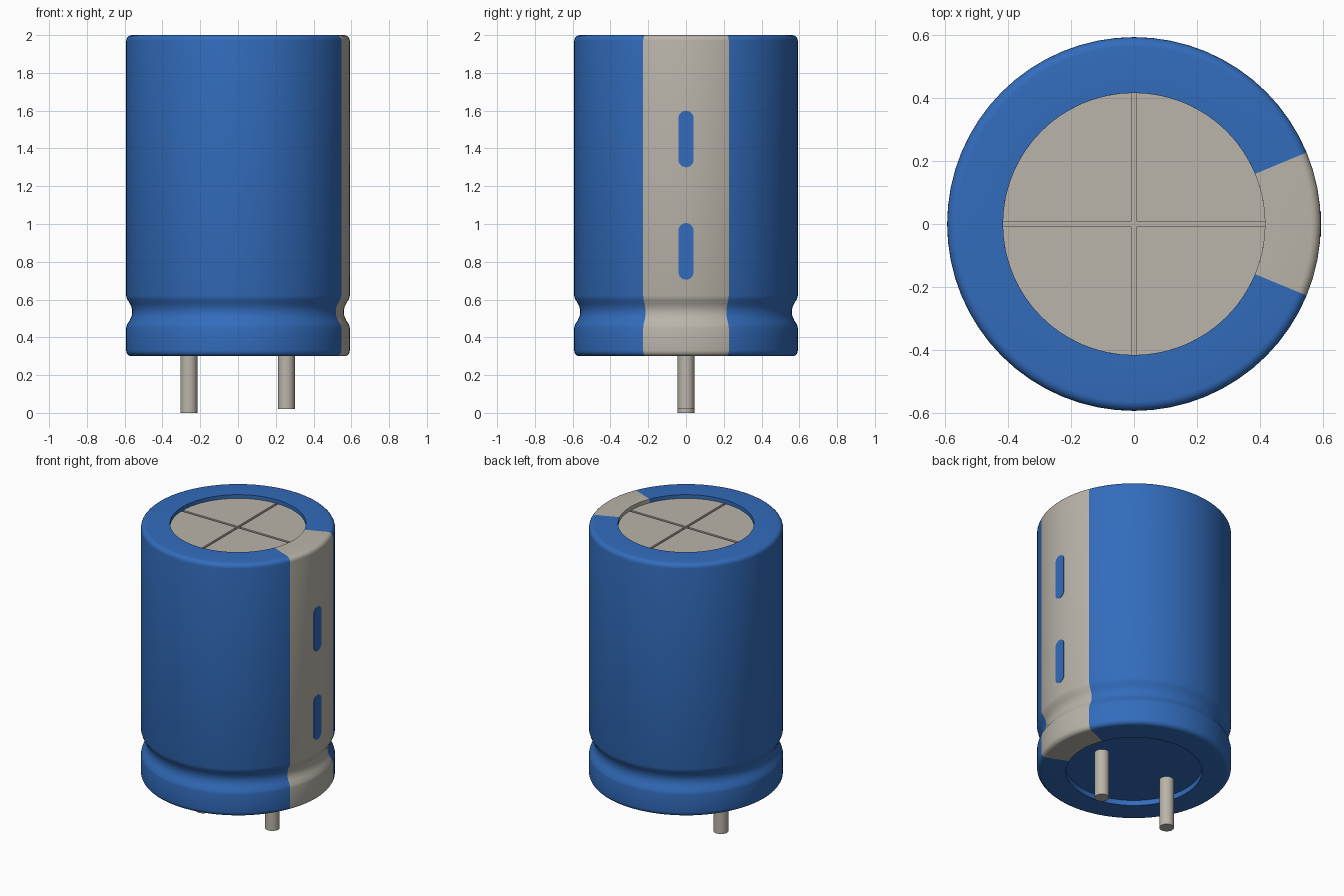
import bpy, bmesh, math
from math import cos, sin, pi

cube = bpy.data.objects.get("Cube")
if cube:
    bpy.data.objects.remove(cube, do_unlink=True)


def material(name, rgb):
    m = bpy.data.materials.new(name)
    m.use_nodes = True
    m.diffuse_color = (*rgb, 1)
    m.node_tree.nodes["Principled BSDF"].inputs["Base Color"].default_value = (*rgb, 1)
    return m


BLUE = material("blue sleeve", (0.032, 0.150, 0.503))
GREY = material("warm grey", (0.491, 0.462, 0.402))


def finish(bm, name, mats, smooth=True):
    bmesh.ops.recalc_face_normals(bm, faces=bm.faces)
    mesh = bpy.data.meshes.new(name)
    bm.to_mesh(mesh)
    bm.free()
    for m in mats:
        mesh.materials.append(m)
    ob = bpy.data.objects.new(name, mesh)
    bpy.context.collection.objects.link(ob)
    if smooth:
        bpy.ops.object.select_all(action='DESELECT')
        ob.select_set(True)
        bpy.context.view_layer.objects.active = ob
        bpy.ops.object.shade_smooth_by_angle(angle=math.radians(35))
    return ob


def prism(name, points, offset, mat, smooth=True):
    """Extrude a closed outline of 3D points along an offset."""
    bm = bmesh.new()
    face = bm.faces.new([bm.verts.new(p) for p in points])
    ext = bmesh.ops.extrude_face_region(bm, geom=[face], use_keep_orig=True)
    moved = [v for v in ext["geom"] if isinstance(v, bmesh.types.BMVert)]
    bmesh.ops.translate(bm, verts=moved, vec=offset)
    return finish(bm, name, [mat], smooth)


# Can: lathed profile with recessed ends, rounded rims and a crimp groove
R, INNER, LOW, HIGH, RIM = 0.592, 0.415, 0.30, 2.0, 0.03
FLOOR, CAP = 0.335, 1.96
rim = [i * pi / 10 for i in range(6)]
profile = [(0, FLOOR), (INNER, FLOOR), (INNER, LOW)]
profile += [(R - RIM + RIM * sin(a), LOW + RIM - RIM * cos(a)) for a in rim]
profile += [(R, 0.45), (0.588, 0.468), (0.573, 0.49), (0.563, 0.513), (0.56, 0.535),
            (0.563, 0.557), (0.573, 0.58), (0.587, 0.602), (R, 0.62)]
profile += [(R - RIM + RIM * cos(a), HIGH - RIM + RIM * sin(a)) for a in rim]
profile += [(INNER, HIGH), (INNER, CAP), (0, CAP)]

bm = bmesh.new()
pts = [bm.verts.new((r, 0, z)) for r, z in profile]
edges = [bm.edges.new(pair) for pair in zip(pts, pts[1:])]
bmesh.ops.spin(bm, geom=pts + edges, cent=(0, 0, 0), axis=(0, 0, 1),
               angle=2 * pi, steps=64, use_merge=True)
bmesh.ops.remove_doubles(bm, verts=bm.verts, dist=1e-4)
for f in bm.faces:
    c = f.calc_center_median()
    radius = math.hypot(c.x, c.y)
    on_stripe = abs(math.atan2(c.y, c.x)) < pi / 8 and radius > INNER - 0.005
    on_cap = c.z < CAP + 0.001 and c.z > CAP - 0.001 and radius < INNER
    f.material_index = 1 if on_stripe or on_cap else 0
finish(bm, "can", [BLUE, GREY])

# Four raised cap quadrants leave a cross-shaped vent score between them
GAP = 0.008
edge_angle = math.asin(GAP / INNER)
for q in range(4):
    outline = [(GAP, GAP)]
    for i in range(17):
        a = edge_angle + (pi / 2 - 2 * edge_angle) * i / 16
        outline.append((INNER * cos(a), INNER * sin(a)))
    t = q * pi / 2
    turned = [(x * cos(t) - y * sin(t), x * sin(t) + y * cos(t), CAP) for x, y in outline]
    prism(f"cap_quadrant_{q + 1}", turned, (0, 0, 0.015), GREY, False)

# Minus marks: rounded blue plates on the stripe
for name, mid in (("upper", 1.45), ("lower", 0.855)):
    outline = []
    for sign in (1, -1):
        for i in range(13):
            a = i * pi / 12
            outline.append((0.586, sign * 0.04 * cos(a), mid + sign * (0.11 + 0.04 * sin(a))))
    prism(f"{name}_minus_mark", outline, (0.007, 0, 0), BLUE, False)

# Leads: the left one is slightly shorter
for name, x, z in (("right_lead", -0.26, 0.0), ("left_lead", 0.256, 0.02)):
    ring = [(x + 0.045 * cos(i * pi / 12), 0.045 * sin(i * pi / 12), z) for i in range(24)]
    prism(name, ring, (0, 0, FLOOR + 0.005 - z), GREY)
